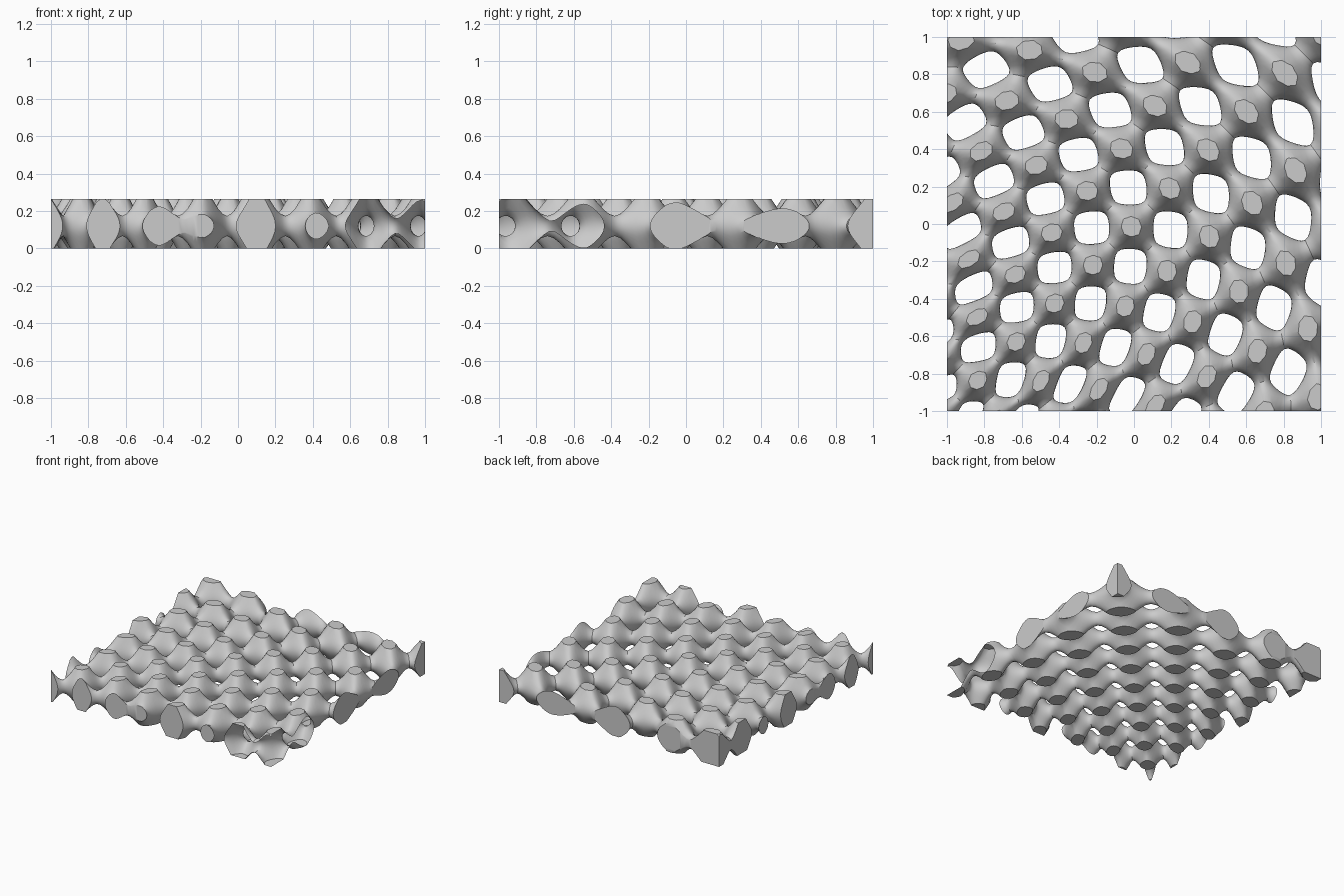
import bpy, bmesh, math
from mathutils import Vector

cube = bpy.data.objects.get("Cube")
if cube:
    bpy.data.objects.remove(cube, do_unlink=True)

TOP = 0.265          # slab height
MID = 0.12           # height of the lattice mid-plane
LEVEL = 0.6          # iso level of cos(u) + cos(v) + cos(w)
PERIOD_Z = 0.364
STEP = 0.29          # radial distance between nodes
POLE = -1.45         # fan centre on the diagonal
SPOKES, RINGS = 32, 7


def clamp(value, low, high):
    return max(low, min(high, value))


def fan(i, j, w):
    """Lattice coordinates to a fan opening from one corner of the slab."""
    r = max(1.43 + STEP * i, 0.005)
    arc = 0.24 + 0.033 * (r - 0.03) ** 2
    a = clamp(j * arc / r, -1.35, 1.35)
    s, t = POLE + r * math.cos(a), r * math.sin(a)
    h = math.sqrt(0.5)
    return Vector(((s + t) * h, (s - t) * h, MID + w * PERIOD_Z / math.tau))


def cell_profile():
    """One lattice cell around a hole: spokes of (u, v, w) from rim to border."""
    spokes = []
    for k in range(SPOKES):
        a = math.tau * k / SPOKES
        cx, cy = math.cos(a), math.sin(a)
        border = math.pi / max(abs(cx), abs(cy))
        low, high = 0.0, border
        for _ in range(40):
            d = (low + high) / 2
            if 1 - math.cos(d * cx) - math.cos(d * cy) < LEVEL:
                low = d
            else:
                high = d
        spoke = []
        for n in range(RINGS + 1):
            d = low + (border - low) * (n / RINGS) ** 1.6
            arg = LEVEL + math.cos(d * cx) + math.cos(d * cy)
            w = math.acos(clamp(arg, -1, 1)) if n else 0.0
            spoke.append((0.5 + d * cx / math.tau, 0.5 + d * cy / math.tau, w))
        spokes.append(spoke)
    return spokes


def add_cell(bm, spokes, i, j):
    """Upper and lower skin of one cell, sharing the rim of the hole."""
    rim = [bm.verts.new(fan(i + s[0][0], j + s[0][1], 0)) for s in spokes]
    for side in (1, -1):
        rows = [[rim[k]] + [bm.verts.new(fan(i + u, j + v, side * w)) for u, v, w in s[1:]]
                for k, s in enumerate(spokes)]
        for k in range(SPOKES):
            a, b = rows[k - 1], rows[k]
            for n in range(RINGS):
                bm.faces.new((a[n], a[n + 1], b[n + 1], b[n]))


def bisect(bm, co, no, clear):
    geom = bm.verts[:] + bm.edges[:] + bm.faces[:]
    bmesh.ops.bisect_plane(bm, geom=geom, dist=1e-6, plane_co=co, plane_no=no,
                           clear_outer=clear)


bm = bmesh.new()
profile = cell_profile()
for i in range(-5, 6):
    for j in range(-5, 5):
        add_cell(bm, profile, i, j)
bmesh.ops.remove_doubles(bm, verts=bm.verts, dist=1e-5)

# Flat caps on the upper and lower nubs
for z in (TOP, 0.0):
    bisect(bm, (0, 0, z), (0, 0, 1), False)
for v in bm.verts:
    v.co.z = clamp(v.co.z, 0.0, TOP)

# Square outline with closed cut faces
for no in (Vector((1, 0, 0)), Vector((-1, 0, 0)), Vector((0, 1, 0)), Vector((0, -1, 0))):
    bisect(bm, no, no, True)
    rim = [e for e in bm.edges if e.is_boundary
           and all(abs(v.co.dot(no) - 1) < 1e-4 for v in e.verts)]
    caps = bmesh.ops.holes_fill(bm, edges=rim, sides=0)["faces"]
    bmesh.ops.triangulate(bm, faces=caps)

bmesh.ops.recalc_face_normals(bm, faces=bm.faces)
mesh = bpy.data.meshes.new("lattice_slab")
bm.to_mesh(mesh)
bm.free()

# Plain grey material
grey = bpy.data.materials.new("light_grey")
grey.use_nodes = True
colour = (0.6, 0.6, 0.6, 1)
grey.diffuse_color = colour
grey.node_tree.nodes["Principled BSDF"].inputs["Base Color"].default_value = colour
mesh.materials.append(grey)

slab = bpy.data.objects.new("lattice_slab", mesh)
bpy.context.collection.objects.link(slab)
bpy.ops.object.select_all(action="DESELECT")
slab.select_set(True)
bpy.context.view_layer.objects.active = slab
bpy.ops.object.shade_smooth_by_angle(angle=math.radians(35))
